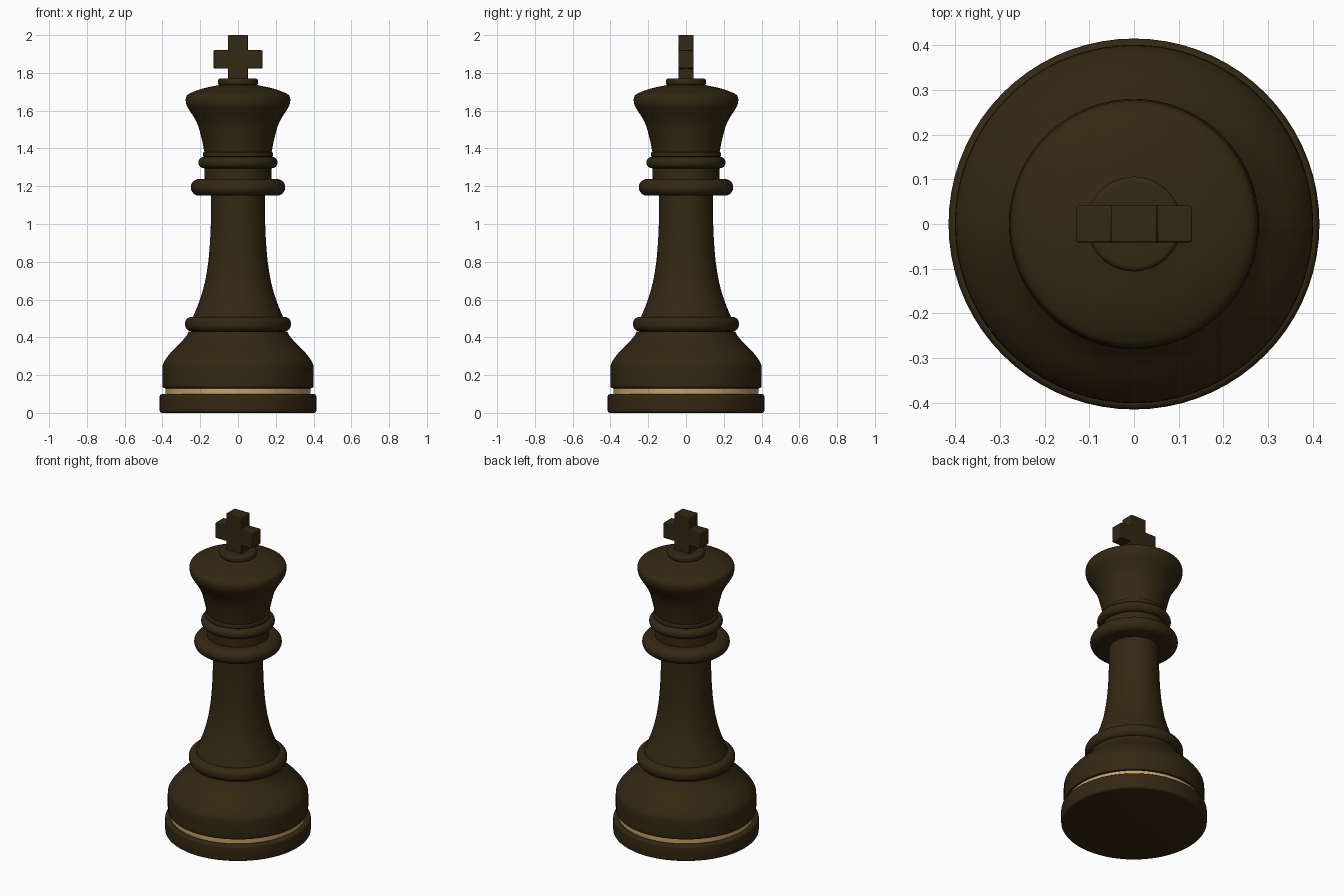
import bpy, bmesh, math
from mathutils import Vector

cube = bpy.data.objects.get("Cube")
if cube:
    bpy.data.objects.remove(cube, do_unlink=True)

SEGMENTS = 72


def material(name, rgb, roughness):
    mat = bpy.data.materials.new(name)
    mat.use_nodes = True
    mat.diffuse_color = (*rgb, 1)
    shader = mat.node_tree.nodes["Principled BSDF"]
    shader.inputs["Base Color"].default_value = (*rgb, 1)
    shader.inputs["Roughness"].default_value = roughness
    return mat


dark_wood = material("dark wood", (0.034, 0.021, 0.006), 0.5)
gold = material("gold", (0.58, 0.36, 0.14), 0.4)


def finish(bm, name, mat):
    bmesh.ops.remove_doubles(bm, verts=bm.verts, dist=0.0001)
    bmesh.ops.recalc_face_normals(bm, faces=bm.faces)
    mesh = bpy.data.meshes.new(name)
    bm.to_mesh(mesh)
    bm.free()
    mesh.materials.append(mat)
    obj = bpy.data.objects.new(name, mesh)
    bpy.context.collection.objects.link(obj)
    bpy.ops.object.select_all(action="DESELECT")
    obj.select_set(True)
    bpy.context.view_layer.objects.active = obj
    bpy.ops.object.shade_smooth_by_angle(angle=math.radians(35))
    return obj


def lathe(name, profile, mat=dark_wood):
    """Turn a list of (radius, height) points around the z axis."""
    bm = bmesh.new()
    verts = [bm.verts.new((r, 0, z)) for r, z in profile]
    edges = [bm.edges.new(pair) for pair in zip(verts, verts[1:])]
    bmesh.ops.spin(bm, geom=verts + edges, cent=(0, 0, 0), axis=(0, 0, 1),
                   angle=math.tau, steps=SEGMENTS, use_merge=True)
    # Radial faces would point inward on open shells, so orient them outward
    bmesh.ops.remove_doubles(bm, verts=bm.verts, dist=0.0001)
    return finish(bm, name, mat)


def smooth(points, steps=5):
    """Round a coarse profile into a flowing curve through its points."""
    p = [Vector(q) for q in points]
    p = [2 * p[0] - p[1]] + p + [2 * p[-1] - p[-2]]
    out = []
    for a, b, c, d in zip(p, p[1:], p[2:], p[3:]):
        for i in range(steps):
            t = i / steps
            out.append(0.5 * (2 * b + (c - a) * t + (2 * a - 5 * b + 4 * c - d) * t ** 2
                              + (3 * b - a - 3 * c + d) * t ** 3))
    return [tuple(q) for q in out] + [tuple(points[-1])]


def bead(inner, outer, bottom, top, inner_top=None, corner=None):
    """Profile of a rounded ring standing out from the turned shaft."""
    c = corner or (top - bottom) / 2
    arc = [math.radians(a) for a in range(0, 91, 15)]
    low = [(outer - c + c * math.sin(a), bottom + c - c * math.cos(a)) for a in arc]
    high = [(outer - c + c * math.cos(a), top - c + c * math.sin(a)) for a in arc]
    return [(inner, bottom)] + low + high + [(inner_top or inner, top)]


# Foot and inlaid band
lathe("foot", bead(0, 0.415, 0, 0.1, inner_top=0.385, corner=0.015))
lathe("inlay_band", [(0.385, 0.1), (0.385, 0.13)], gold)

# Bell-shaped lower body
lathe("lower_body", [(0.385, 0.13)] + smooth(
    [(0.395, 0.132), (0.4, 0.15), (0.4, 0.24), (0.389, 0.275), (0.355, 0.32),
     (0.305, 0.37), (0.272, 0.41), (0.26, 0.432)]))
lathe("lower_ring", bead(0.26, 0.28, 0.432, 0.508, inner_top=0.238, corner=0.033))

# Tapering stem
lathe("stem", smooth(
    [(0.238, 0.508), (0.205, 0.59), (0.178, 0.68), (0.16, 0.78), (0.15, 0.88),
     (0.144, 1.0), (0.143, 1.15)]))

# Collar rings and neck
lathe("collar", bead(0.143, 0.25, 1.15, 1.238, inner_top=0.178))
lathe("neck", [(0.178, 1.238), (0.178, 1.295)])
lathe("upper_ring", bead(0.178, 0.21, 1.295, 1.356))
lathe("neck_fillet", bead(0.178, 0.186, 1.356, 1.38, corner=0.006))

# Flared head with a gently domed top
lathe("head", smooth(
    [(0.178, 1.38), (0.192, 1.45), (0.217, 1.535), (0.262, 1.61), (0.275, 1.64),
     (0.275, 1.67), (0.258, 1.69), (0.19, 1.716), (0.105, 1.735)]))
lathe("crown_disc", bead(0.105, 0.106, 1.735, 1.77, inner_top=0.0001, corner=0.012))

# Cross finial: one extruded outline with softened edges
ARM, STEM, DEPTH = 0.129, 0.052, 0.041
LOW, HIGH, FLOOR, TIP = 1.824, 1.92, 1.765, 2.0
half = [(STEM, FLOOR), (STEM, LOW), (ARM, LOW), (ARM, HIGH), (STEM, HIGH), (STEM, TIP)]
outline = half + [(-x, z) for x, z in reversed(half)]
bm = bmesh.new()
face = bm.faces.new([bm.verts.new((x, -DEPTH, z)) for x, z in outline])
side = bmesh.ops.extrude_face_region(bm, geom=[face])
bmesh.ops.translate(bm, vec=(0, 2 * DEPTH, 0),
                    verts=[g for g in side["geom"] if isinstance(g, bmesh.types.BMVert)])
cross = finish(bm, "cross", dark_wood)
bevel = cross.modifiers.new("soft edges", "BEVEL")
bevel.width = 0.004
bevel.segments = 2
